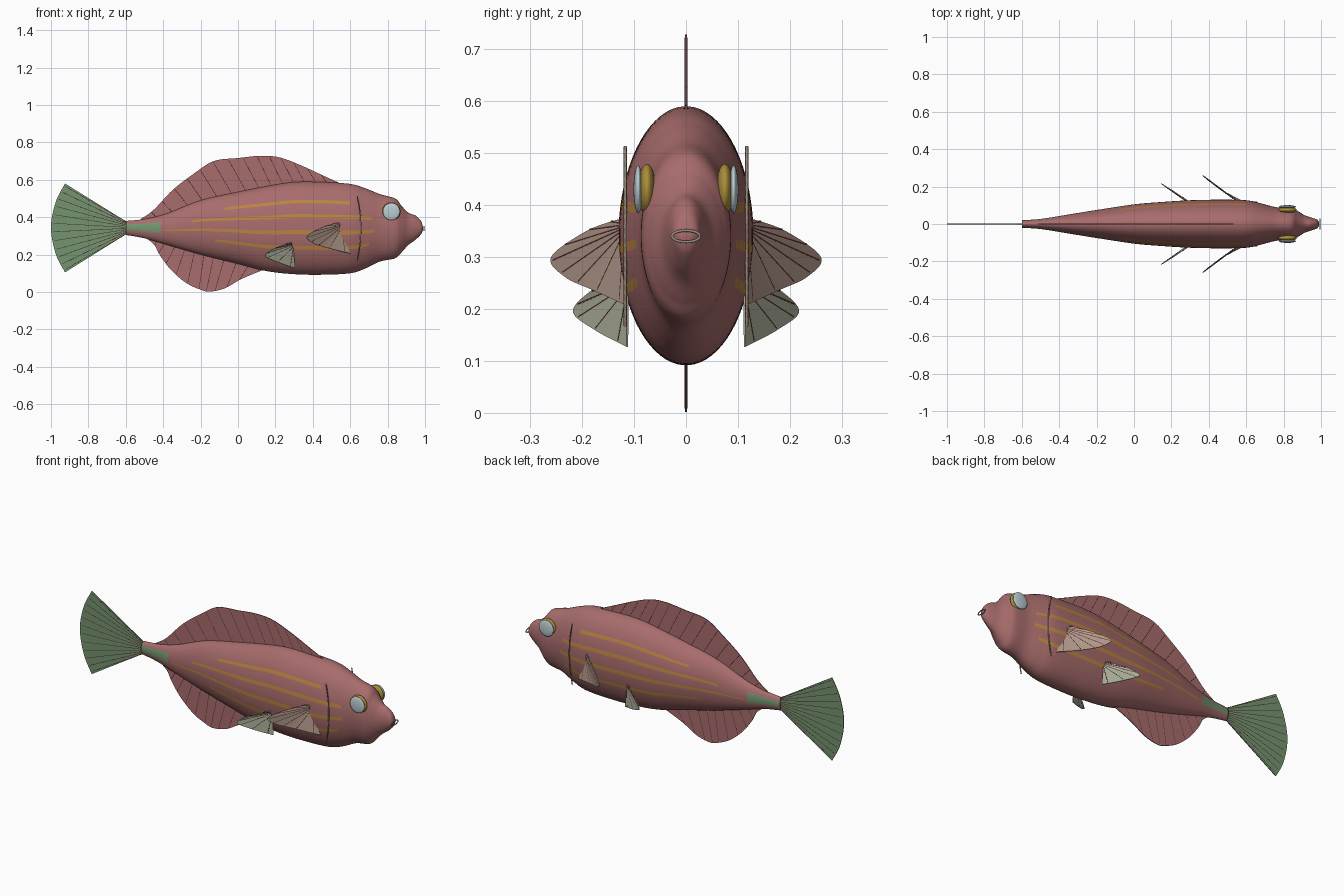
import bpy, bmesh, math
from mathutils import Vector

if "Cube" in bpy.data.objects:
    bpy.data.objects.remove(bpy.data.objects["Cube"])


def srgb(r, g, b):
    f = lambda c: (c / 255 / 12.92) if c < 11 else ((c / 255 + 0.055) / 1.055) ** 2.4
    return (f(r), f(g), f(b), 1)


def material(name, rgb):
    m = bpy.data.materials.new(name)
    m.diffuse_color = srgb(*rgb)
    m.use_nodes = True
    m.node_tree.nodes["Principled BSDF"].inputs["Base Color"].default_value = m.diffuse_color
    return m


ROSE = material("rose skin", (168, 108, 108))
GOLD = material("gold stripe", (188, 132, 66))
GREEN = material("green tail", (116, 148, 112))
BEIGE = material("beige fin", (176, 152, 138))
SAGE = material("sage fin", (168, 172, 150))
DARK = material("dark ray", (84, 44, 46))
PALE = material("pale eye", (188, 206, 212))
OCHRE = material("ochre eye rim", (170, 142, 58))
TAUPE = material("taupe trim", (150, 138, 124))


def add_object(name, bm, mats, smooth=True):
    bmesh.ops.recalc_face_normals(bm, faces=bm.faces)
    me = bpy.data.meshes.new(name)
    bm.to_mesh(me)
    bm.free()
    for m in mats:
        me.materials.append(m)
    for p in me.polygons:
        p.use_smooth = smooth
    ob = bpy.data.objects.new(name, me)
    bpy.context.collection.objects.link(ob)
    return ob


def spline(pts, n):
    """Smooth resampling of a list of points into n + 1 points."""
    pts = [Vector(p) for p in pts]
    out, segs = [], len(pts) - 1
    for k in range(n + 1):
        u = k / n * segs
        i = min(int(u), segs - 1)
        t = u - i
        a, b, c, d = (pts[max(0, min(segs, j))] for j in (i - 1, i, i + 1, i + 2))
        out.append(0.5 * (2 * b + (c - a) * t + (2 * a - 5 * b + 4 * c - d) * t * t
                          + (3 * b - a - 3 * c + d) * t ** 3))
    return out


def tube(name, paths, radius, mat):
    cu = bpy.data.curves.new(name, 'CURVE')
    cu.dimensions = '3D'
    cu.bevel_depth = radius
    cu.bevel_resolution = 1
    cu.use_fill_caps = True
    for path in paths:
        sp = cu.splines.new('POLY')
        sp.points.add(len(path) - 1)
        for p, co in zip(sp.points, path):
            p.co = (*co, 1)
    cu.materials.append(mat)
    ob = bpy.data.objects.new(name, cu)
    bpy.context.collection.objects.link(ob)


def fin(name, root, tip, mat, rays, n=48):
    """Thin membrane between a root line and a tip line, with dark rays."""
    root, tip = spline(root, n), spline(tip, n)
    bm = bmesh.new()
    a = [bm.verts.new(p) for p in root]
    b = [bm.verts.new(p) for p in tip]
    for i in range(n):
        bm.faces.new((a[i], a[i + 1], b[i + 1], b[i]))
    ob = add_object(name, bm, [mat], False)
    mod = ob.modifiers.new("thickness", 'SOLIDIFY')
    mod.thickness = 0.004
    mod.offset = 0
    step = n // rays
    idx = range(step // 2, n, step)
    tube(name + "_rays", [(root[i], root[i].lerp(tip[i], 0.97)) for i in idx], 0.0028, DARK)


# Body: elliptical sections through stations (x, top z, bottom z, half width)
stations = [(-0.6, .380, .305, .020), (-0.5, .390, .287, .027), (-0.38, .420, .252, .046),
            (-0.2, .490, .200, .075), (0.0, .535, .150, .105), (0.15, .565, .112, .118),
            (0.3, .588, .095, .127), (0.45, .588, .092, .130), (0.6, .578, .100, .127),
            (0.68, .555, .125, .110), (0.76, .523, .163, .090), (0.84, .500, .180, .085),
            (0.875, .460, .212, .070), (0.91, .425, .250, .048), (0.95, .408, .280, .034),
            (0.978, .380, .308, .024), (0.988, .350, .330, .012)]
SEG = 72
bm = bmesh.new()
rings, info = [], {}
for x, top, bot, w in [spline([s + () for s in stations], 128)][0]:
    zc, h = (top + bot) / 2, (top - bot) / 2
    ring = []
    for k in range(SEG):
        ang = math.radians((k - 0.5) * 360 / SEG)
        ring.append(bm.verts.new((x, w * math.cos(ang), zc + h * math.sin(ang))))
    rings.append(ring)
# Stripe rows by angle step: start and end along x
stripes = {7: (-0.06, 0.60), 3: (-0.25, 0.72), -1: (-0.40, 0.73), -5: (-0.12, 0.70)}
for r0, r1 in zip(rings, rings[1:]):
    for k in range(SEG):
        f = bm.faces.new((r0[k], r0[(k + 1) % SEG], r1[(k + 1) % SEG], r1[k]))
        c = f.calc_center_median()
        row = k if k < SEG / 2 else k - SEG
        if row > SEG / 4:
            row = SEG // 2 - row
        elif row < -SEG / 4:
            row = -SEG // 2 - row
        if row in stripes and stripes[row][0] < c.x < stripes[row][1]:
            f.material_index = 1
        elif c.x < -0.42 and -3 <= row <= 6:
            f.material_index = 2
bm.faces.new(rings[0])
bm.faces.new(rings[-1])
add_object("body", bm, [ROSE, GOLD, GREEN])

# Unpaired fins
fin("dorsal_fin",
    [(-0.50, 0, .36), (-0.2, 0, .46), (0.1, 0, .53), (0.35, 0, .56), (0.56, 0, .56)],
    [(-0.52, 0, .39), (-0.45, 0, .44), (-0.35, 0, .545), (-0.24, 0, .63), (-0.13, 0, .700),
     (0, 0, .716), (0.12, 0, .728), (0.22, 0, .720), (0.33, 0, .680), (0.45, 0, .625), (0.56, 0, .575)],
    ROSE, 16)
fin("anal_fin",
    [(-0.48, 0, .32), (-0.3, 0, .26), (-0.1, 0, .20), (0.14, 0, .14)],
    [(-0.51, 0, .30), (-0.45, 0, .255), (-0.42, 0, .20), (-0.36, 0, .12), (-0.28, 0, .05),
     (-0.2, 0, .012), (-0.15, 0, .002), (-0.07, 0, .02), (0.02, 0, .07), (0.14, 0, .12)],
    ROSE, 12)
fin("tail_fin",
    [(-0.59, 0, .372), (-0.59, 0, .343), (-0.59, 0, .314)],
    [(-0.925, 0, .580), (-0.975, 0, .480), (-1.0, 0, .345), (-0.975, 0, .205), (-0.925, 0, .105)],
    GREEN, 12)

# Paired parts
for s, side in ((-1, "right"), (1, "left")):
    fin("pectoral_fin_" + side,
        [(0.56, s * .116, .365), (0.555, s * .118, .345)],
        [(0.54, s * .130, .372), (0.46, s * .19, .350), (0.37, s * .258, .300),
         (0.40, s * .232, .262), (0.48, s * .175, .235), (0.60, s * .112, .206)],
        BEIGE, 8)
    fin("pelvic_fin_" + side,
        [(0.295, s * .110, .262), (0.295, s * .112, .235)],
        [(0.28, s * .130, .262), (0.20, s * .182, .235), (0.145, s * .216, .195),
         (0.21, s * .175, .160), (0.305, s * .113, .127)],
        SAGE, 6)
    # Gill line standing just off the cheek
    tube("gill_line_" + side,
         [spline([(0.638, s * .117, .513), (0.652, s * .117, .43), (0.657, s * .117, .34),
                  (0.652, s * .117, .25), (0.638, s * .117, .167)], 20)], 0.003, TAUPE)
    # Eye: ochre rim with a pale lens
    for name, y, half, rad, mat in (("eye_rim_", .075, .017, .049, OCHRE),
                                    ("eye_lens_", .092, .009, .046, PALE)):
        bm = bmesh.new()
        bmesh.ops.create_uvsphere(bm, u_segments=32, v_segments=20, radius=1)
        for v in bm.verts:
            v.co = (0.82 + v.co.x * rad, s * y + v.co.y * half, 0.43 + v.co.z * rad)
        add_object(name + side, bm, [mat])

# Mouth ring at the snout tip
loop = [(0.994, 0.027 * math.cos(a), 0.34 + 0.011 * math.sin(a))
        for a in (i * math.tau / 32 for i in range(33))]
tube("mouth_ring", [loop], 0.003, TAUPE)
